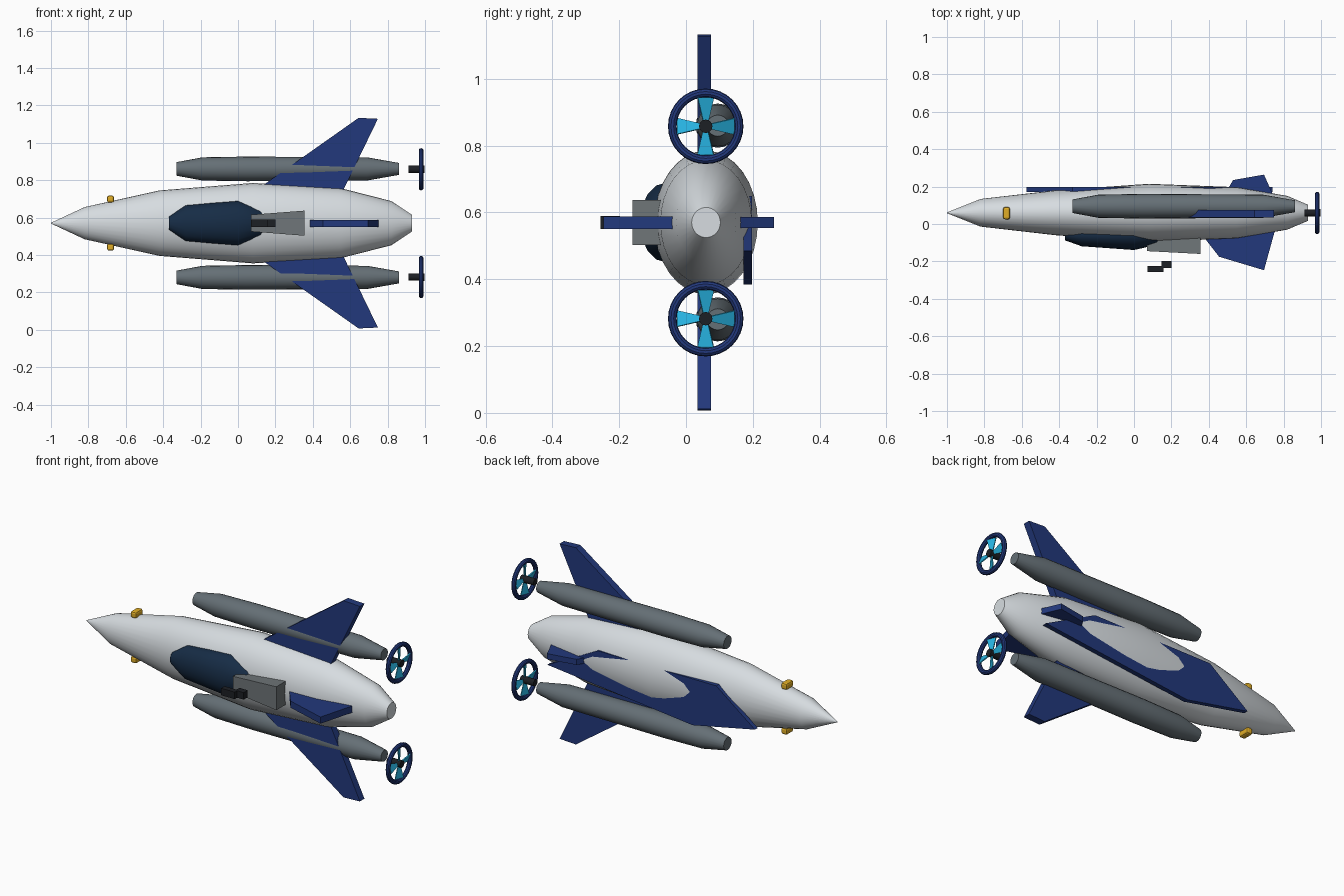
import bpy, bmesh, math
from mathutils import Matrix, Vector

if "Cube" in bpy.data.objects:
    bpy.data.objects.remove(bpy.data.objects["Cube"])

MID = 0.57  # height of the long axis


def mat(name, rgb):
    m = bpy.data.materials.new(name)
    m.diffuse_color = (*rgb, 1)
    m.use_nodes = True
    m.node_tree.nodes["Principled BSDF"].inputs["Base Color"].default_value = m.diffuse_color
    return m


WHITE = mat("hull_paint", (0.68, 0.72, 0.75))
GREY = mat("pod_grey", (0.13, 0.16, 0.18))
BOXGREY = mat("box_grey", (0.16, 0.18, 0.19))
BLUE = mat("wing_blue", (0.016, 0.04, 0.2))
GLASS = mat("canopy_glass", (0.008, 0.025, 0.06))
BLACK = mat("black", (0.012, 0.014, 0.018))
CYAN = mat("blade_cyan", (0.02, 0.45, 0.75))
GOLD = mat("light_gold", (0.75, 0.42, 0.02))


def finish(name, bm, m, smooth=None):
    bmesh.ops.recalc_face_normals(bm, faces=bm.faces)
    me = bpy.data.meshes.new(name)
    bm.to_mesh(me)
    bm.free()
    ob = bpy.data.objects.new(name, me)
    bpy.context.collection.objects.link(ob)
    me.materials.append(m)
    if smooth:
        bpy.ops.object.select_all(action='DESELECT')
        ob.select_set(True)
        bpy.context.view_layer.objects.active = ob
        bpy.ops.object.shade_smooth_by_angle(angle=math.radians(smooth))
    return ob


def loft(name, stations, y, z, n, m, smooth=40):
    """Elliptic rings along x; each station is (x, half_y, half_z)."""
    bm = bmesh.new()
    rings = []
    for x, hy, hz in stations:
        rings.append([bm.verts.new((x, y + hy * math.cos(2 * math.pi * i / n),
                                    z + hz * math.sin(2 * math.pi * i / n))) for i in range(n)])
    for a, b in zip(rings, rings[1:]):
        for i in range(n):
            j = (i + 1) % n
            bm.faces.new((a[i], a[j], b[j], b[i]))
    bm.faces.new(rings[0])
    bm.faces.new(rings[-1])
    return finish(name, bm, m, smooth)


def slab(name, pts, axis, lo, hi, m, xf=None):
    """Flat outline extruded along one axis between lo and hi."""
    def place(p, t):
        c = list(p)
        c.insert(axis, t)
        return c
    bm = bmesh.new()
    f = bm.faces.new([bm.verts.new(place(p, lo)) for p in pts])
    ext = bmesh.ops.extrude_face_region(bm, geom=[f])
    step = Vector(place((0, 0), hi - lo))
    bmesh.ops.translate(bm, vec=step, verts=[v for v in ext["geom"] if isinstance(v, bmesh.types.BMVert)])
    if not any(lo_f.calc_center_median() == f.calc_center_median() for lo_f in bm.faces if lo_f.is_valid):
        bm.faces.new([v for v in f.verts])
    if xf:
        bmesh.ops.transform(bm, matrix=xf, verts=bm.verts)
    return finish(name, bm, m)


def box(name, x, y, z, m, bevel=0):
    ob = slab(name, [(x[0], y[0]), (x[1], y[0]), (x[1], y[1]), (x[0], y[1])], 2, z[0], z[1], m)
    if bevel:
        b = ob.modifiers.new("bevel", 'BEVEL')
        b.width, b.segments = bevel, 2
    return ob


# Fuselage
loft("fuselage", [(-1, 0.002, 0.002), (-0.82, 0.074, 0.086), (-0.42, 0.12, 0.175), (0.08, 0.155, 0.215),
                  (0.55, 0.137, 0.187), (0.82, 0.09, 0.118), (0.93, 0.043, 0.045)], 0.06, MID, 32, WHITE)

# Canopy
loft("canopy", [(-0.37, 0.03, 0.035), (-0.28, 0.062, 0.095), (0.0, 0.082, 0.12),
                (0.12, 0.055, 0.075), (0.17, 0.02, 0.03)], -0.057, MID, 16, GLASS, 30)

# Flared equipment box behind the canopy
bm = bmesh.new()
ends = [[bm.verts.new((x, yy, MID + s)) for yy, s in ((y, -h), (y, h), (-0.03, h), (-0.03, -h))]
        for x, y, h in ((0.07, -0.145, 0.045), (0.355, -0.16, 0.067))]
for i in range(4):
    j = (i + 1) % 4
    bm.faces.new((ends[0][i], ends[0][j], ends[1][j], ends[1][i]))
for e in ends:
    bm.faces.new(e)
finish("equipment_box", bm, BOXGREY)

# Small black sight above the box
box("sight_front", (0.073, 0.158), (-0.256, -0.225), (0.55, 0.59), BLACK)
box("sight_rear", (0.148, 0.2), (-0.234, -0.198), (0.55, 0.59), BLACK)

# Fins on the canopy side and belly side
slab("canopy_side_fin", [(0.38, -0.04), (0.385, -0.085), (0.455, -0.175), (0.695, -0.247), (0.752, -0.04)],
     2, 0.55, 0.588, BLUE)
slab("belly_fin", [(0.48, 0.15), (0.53, 0.235), (0.695, 0.264), (0.75, 0.14)], 2, 0.554, 0.586, BLUE)

# Belly plate, the hull bulges through its middle
slab("belly_plate", [(-0.575, 0.465), (-0.33, 0.65), (0.42, 0.65), (0.74, 0.485), (-0.18, 0.385)],
     1, 0.172, 0.198, BLUE)

# Everything that is mirrored above and below the long axis
for s, side in ((1, "upper"), (-1, "lower")):
    def mz(d):
        return MID + s * d

    slab(side + "_wing", [(0.13, mz(0.2)), (0.645, mz(0.563)), (0.748, mz(0.558)),
                          (0.635, mz(0.325)), (0.56, mz(0.17))], 1, 0.034, 0.075, BLUE)
    loft(side + "_pod", [(-0.33, 0.036, 0.036), (-0.19, 0.062, 0.062), (0.05, 0.066, 0.066),
                         (0.69, 0.062, 0.062), (0.86, 0.032, 0.032)], 0.095, mz(0.29), 20, GREY)
    zs = sorted((mz(0.11), mz(0.147)))
    box(side + "_nose_light", (-0.7, -0.663), (0.025, 0.09), zs, GOLD, 0.01)

    # Ducted fan: ring, hub and four blades
    c = Vector((0.979, 0.059, mz(0.288)))
    bpy.ops.mesh.primitive_torus_add(major_segments=32, minor_segments=10, major_radius=0.1,
                                     minor_radius=0.013, location=c, rotation=(0, math.pi / 2, 0))
    ring = bpy.context.object
    ring.name = side + "_fan_ring"
    ring.data.materials.append(BLUE)
    bpy.ops.object.shade_smooth_by_angle()
    loft(side + "_fan_hub", [(0.912, 0.019, 0.019), (0.998, 0.02, 0.02)], c.y, c.z, 16, BLACK)
    for k in range(4):
        xf = (Matrix.Translation(c) @ Matrix.Rotation(k * math.pi / 2, 4, 'X')
              @ Matrix.Rotation(math.radians(22), 4, 'Z'))
        slab(f"{side}_fan_blade_{k + 1}", [(-0.007, 0.01), (0.007, 0.01), (0.026, 0.086), (-0.026, 0.086)],
             0, -0.003, 0.003, CYAN, xf)
